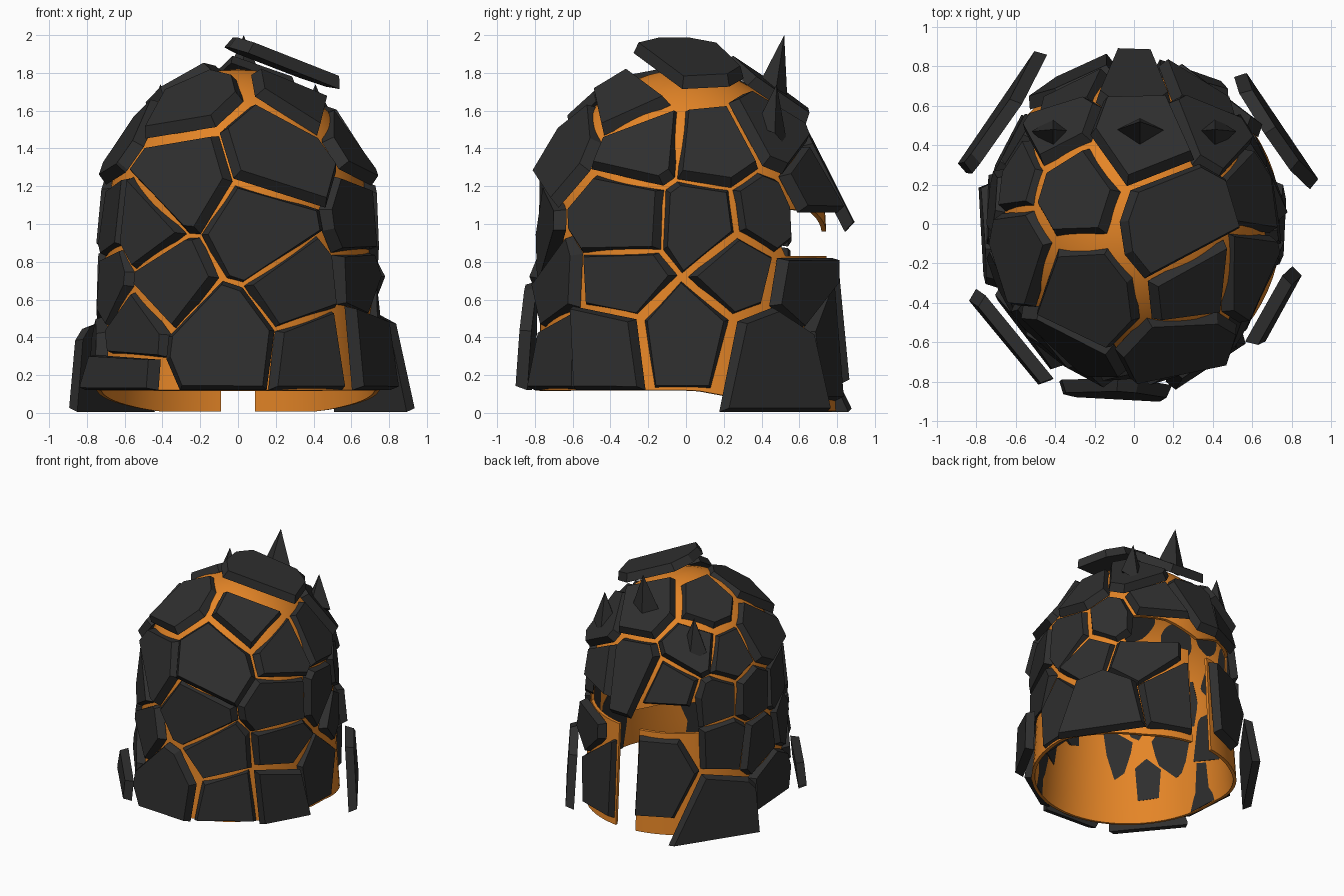
import bpy, bmesh, math, random
from mathutils import Vector

random.seed(4)
if "Cube" in bpy.data.objects:
    bpy.data.objects.remove(bpy.data.objects["Cube"])

HALF_X, HALF_Y, SPRING, RISE, TAPER = 0.75, 0.80, 1.0, 0.82, 0.075


def material(name, rgb):
    m = bpy.data.materials.new(name)
    m.use_nodes = True
    m.diffuse_color = (*rgb, 1)
    m.node_tree.nodes["Principled BSDF"].inputs["Base Color"].default_value = (*rgb, 1)
    return m


ORANGE = material("glowing orange", (0.78, 0.235, 0.02))
ROCK = material("charcoal rock", (0.028, 0.028, 0.028))


def finish(bm, name, mat):
    bmesh.ops.recalc_face_normals(bm, faces=bm.faces)
    me = bpy.data.meshes.new(name)
    bm.to_mesh(me)
    bm.free()
    ob = bpy.data.objects.new(name, me)
    bpy.context.collection.objects.link(ob)
    me.materials.append(mat)
    return ob


def surface(angle, z):
    """Point and outward normal on the shell; angle runs from the front towards +x."""
    t = math.radians(angle)
    up = max(0, z - SPRING) / RISE
    s = math.sqrt(max(0, 1 - up * up)) * (1 - TAPER * min(z, SPRING))
    p = Vector((HALF_X * s * math.sin(t), -HALF_Y * s * math.cos(t), z))
    n = Vector((p.x / HALF_X**2, p.y / HALF_Y**2, up / RISE + TAPER)).normalized()
    return p, n


# Orange shell: tapered wall and dome, with a lower rim on the visor side
def build_shell():
    bm = bmesh.new()
    cols = 72
    heights = [0, 0.25, 0.5, 0.75, 1.0]
    heights += [SPRING + RISE * math.sin(math.pi / 2 * i / 12) for i in range(1, 13)]
    rows = []
    for i, z in enumerate(heights):
        row = []
        for c in range(cols):
            p, _ = surface(360 * c / cols, z)
            if i == 0:
                p.z = 0.12 - 0.11 * min(1, max(0, (p.y - 0.05) / 0.6))
            row.append(bm.verts.new(p))
        rows.append(row)
    for low, high in zip(rows, rows[1:]):
        for c in range(cols):
            d = (c + 1) % cols
            bm.faces.new((low[c], low[d], high[d], high[c]))
    bmesh.ops.remove_doubles(bm, verts=bm.verts, dist=0.0005)
    shell = finish(bm, "shell", ORANGE)

    # T-shaped visor cutter
    half = [(0.09, -0.2), (0.09, 0.83), (0.5, 0.83), (0.54, 0.95), (0.48, 1.08), (0.25, 1.06)]
    outline = half + [(0, 0.96)] + [(-x, z) for x, z in reversed(half)]
    bm = bmesh.new()
    face = bm.faces.new([bm.verts.new((x, 0.25, z)) for x, z in outline])
    grown = bmesh.ops.extrude_face_region(bm, geom=[face])["geom"]
    bmesh.ops.translate(bm, vec=(0, 1, 0), verts=[g for g in grown if isinstance(g, bmesh.types.BMVert)])
    cutter = finish(bm, "visor_cutter", ORANGE)
    cutter.hide_render = True

    wall = shell.modifiers.new("wall", 'SOLIDIFY')
    wall.thickness, wall.offset = 0.025, -1
    cut = shell.modifiers.new("visor", 'BOOLEAN')
    cut.object, cut.operation, cut.solver = cutter, 'DIFFERENCE', 'EXACT'
    bpy.ops.object.select_all(action='DESELECT')
    shell.select_set(True)
    bpy.context.view_layer.objects.active = shell
    for name in ("wall", "visor"):
        bpy.ops.object.modifier_apply(modifier=name)
    bpy.data.objects.remove(cutter)
    bpy.ops.object.shade_smooth_by_angle(angle=math.radians(35))


build_shell()

# Plate centres: angle, height
PLATES = {
    "front_plate": [(10, 0.94), (22, 1.37), (-29, 1.21), (-44, 0.98), (-31, 0.69),
                    (25, 0.66), (33, 0.33), (-48, 0.43)],
    "left_plate": [(63, 1.02), (64, 0.69), (87, 0.42), (98, 1.0), (112, 0.78),
                   (123, 1.04), (104, 1.4), (70, 1.42)],
    "right_plate": [(-80, 1.42), (-73, 1.0), (-99, 1.05), (-124, 1.08), (-68, 0.7),
                    (-95, 0.66), (-120, 0.72), (-85, 0.3), (-112, 1.38)],
    "crown_plate": [(-38, 1.64), (-120, 1.69), (52, 1.63)],
    "rear_crown_plate": [(175, 1.66), (138, 1.46), (-138, 1.46)],
    "brow_plate": [(180, 1.3), (152, 1.2), (-152, 1.2)],
    "cheek_plate": [(159, 0.38), (-156, 0.47), (141, 0.68)],
    "raised_crown_plate": [(95, 1.77)],
    "apron_plate": [(-5, 0.4)],
    "corner_plate": [(59, 0.36), (-49, 0.16)],
    "side_skirt_plate": [(124, 0.3), (-127, 0.29)],
}
# Lift off the bedded position, and largest half width
FLOAT = {"rear_crown_plate": (0.04, 0.42), "brow_plate": (0.02, 0.42), "cheek_plate": (0.02, 0.32),
         "raised_crown_plate": (0.085, 0.42), "apron_plate": (0.075, 0.42),
         "corner_plate": (0.1, 0.3), "side_skirt_plate": (0.12, 0.42)}
SEEDS = [(kind, a, z) for kind, spots in PLATES.items() for a, z in spots]


def limits(kind, angle, z):
    """Planes (point, outward direction) that bound a plate besides its neighbours."""
    back = abs(angle) > 100
    planes = [((0, 0, 0.005 if back else 0.12), (0, 0, -1)), ((0, 0, 1.935), (0, 0, 1))]
    side = 1 if angle > 0 else -1
    if kind == "brow_plate":
        planes.append(((0, 0, 0.96 if angle == 180 else 1.06), (0, 0, -1)))
    elif kind == "cheek_plate":
        planes += [((0, 0, 0.82), (0, 0, 1)), ((0.1 * side, 0, 0), (-side, 0, 0))]
    elif back and 0.6 < z < 1.2:
        planes.append(((0, 0.54, 0), (0, 1, 0)))
    return planes


# Flat rock plate: a tangent square trimmed by its neighbours, thickened with sloped sides
def build_plate(kind, angle, z):
    p, n = surface(angle, z)
    wobble = Vector([random.uniform(-0.05, 0.05) for _ in range(3)])
    n = (n + wobble).normalized()
    u = n.cross((0, 0, 1)).normalized()
    v = n.cross(u)
    lift, size = FLOAT.get(kind, (0, 0.42))
    centre = p + n * (lift - 0.038 + random.uniform(-0.01, 0.01))
    bm = bmesh.new()
    bm.faces.new([bm.verts.new(centre + (u * i + v * j) * size)
                  for i, j in ((-1, -1), (1, -1), (1, 1), (-1, 1))])
    planes = limits(kind, angle, z)
    wide = kind in ("crown_plate", "raised_crown_plate")
    gap = 0.03 if wide else random.uniform(0.002, 0.012)
    for _, a, h in SEEDS:
        if (a, h) != (angle, z):
            q, _n = surface(a, h)
            d = (q - p).normalized()
            planes.append(((p + q) / 2 - d * gap, d))
    for co, no in planes:
        bmesh.ops.bisect_plane(bm, geom=bm.verts[:] + bm.edges[:] + bm.faces[:],
                               plane_co=co, plane_no=no, clear_outer=True)
    bmesh.ops.remove_doubles(bm, verts=bm.verts, dist=0.02)
    bm.faces.ensure_lookup_table()
    base = bm.faces[0]
    ring = list(base.verts)
    mid = base.calc_center_median()
    top = []
    for w in ring:
        arm = w.co - mid
        top.append(bm.verts.new(mid + arm * max(0.5, 1 - 0.025 / arm.length) + n * 0.065))
    bm.faces.new(top)
    for i in range(len(ring)):
        j = (i + 1) % len(ring)
        bm.faces.new((ring[i], ring[j], top[j], top[i]))
    finish(bm, kind, ROCK)


for seed in SEEDS:
    build_plate(*seed)


# Four-sided horns above the brow
def build_horn(name, foot, tip, width):
    foot, tip = Vector(foot), Vector(tip)
    bm = bmesh.new()
    corners = [bm.verts.new(foot + Vector(c)) for c in
               ((width, 0, 0), (0, 0.07, -0.08), (-width, 0, 0), (0, -0.1, 0.04))]
    point = bm.verts.new(tip)
    bm.faces.new(corners)
    for i in range(4):
        bm.faces.new((corners[i], corners[(i + 1) % 4], point))
    finish(bm, name, ROCK)


build_horn("centre_horn", (0.03, 0.47, 1.67), (0.03, 0.52, 2.0), 0.14)
for side, name in ((1, "left_horn"), (-1, "right_horn")):
    build_horn(name, (0.41 * side, 0.47, 1.48), (0.41 * side, 0.48, 1.74), 0.11)
